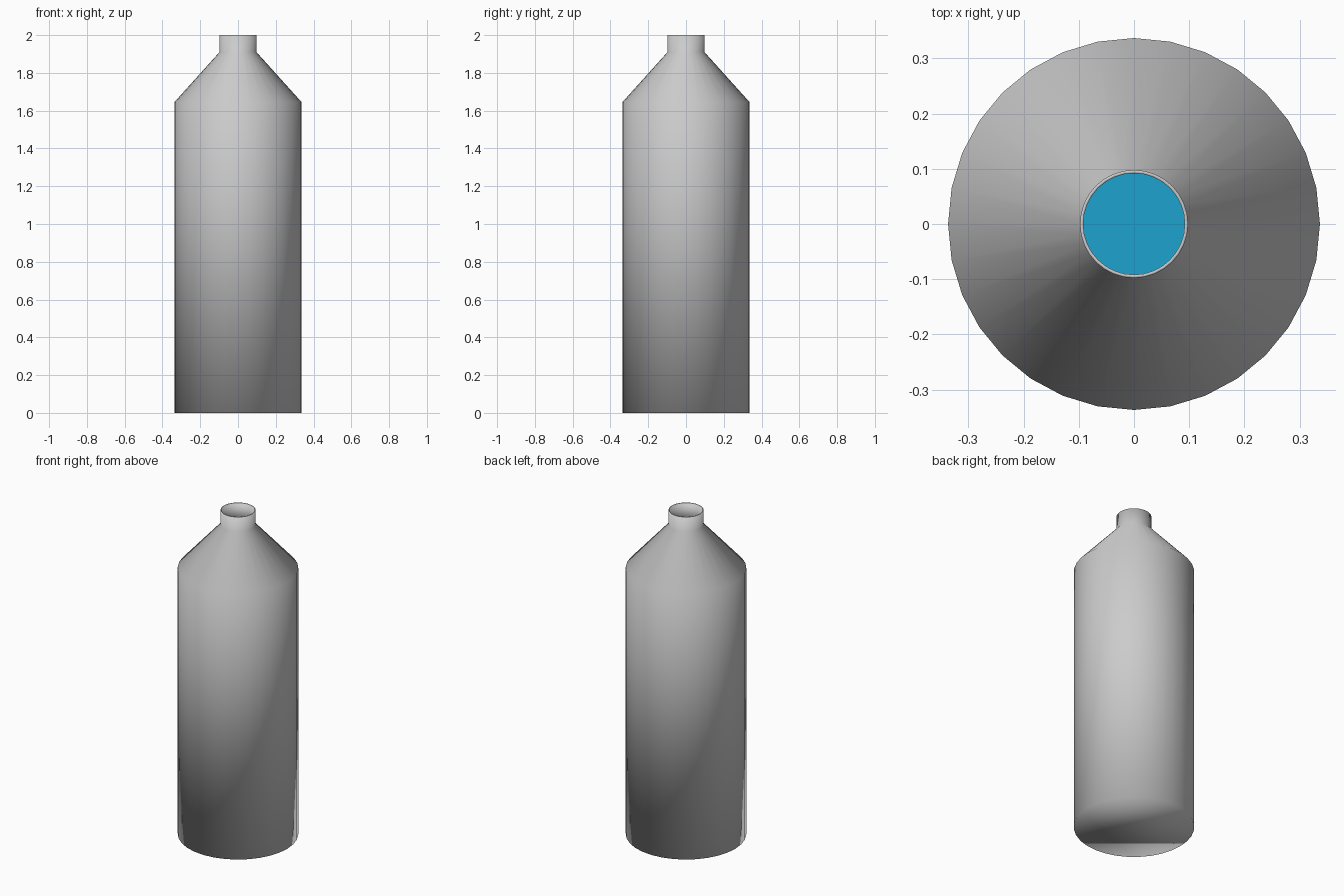
import bpy, bmesh
from math import sin, cos, tau

if "Cube" in bpy.data.objects:
    bpy.data.objects.remove(bpy.data.objects["Cube"])

SIDES = 32


def lathe(name, profile, cap_top=False):
    """Revolve (radius, z) points around z, with a flat base."""
    bm = bmesh.new()
    rings = [[bm.verts.new((r * cos(tau * i / SIDES), r * sin(tau * i / SIDES), z))
              for i in range(SIDES)] for r, z in profile]
    for low, high in zip(rings, rings[1:]):
        for i in range(SIDES):
            j = (i + 1) % SIDES
            bm.faces.new((low[i], low[j], high[j], high[i]))
    bm.faces.new(rings[0][::-1])
    if cap_top:
        bm.faces.new(rings[-1])
    mesh = bpy.data.meshes.new(name)
    bm.to_mesh(mesh)
    bm.free()
    obj = bpy.data.objects.new(name, mesh)
    bpy.context.collection.objects.link(obj)
    return obj


# Bottle shell: straight body, conical shoulder, open neck, soft shading throughout
bottle = lathe("bottle", [(0.337, 0), (0.337, 1.645), (0.098, 1.91), (0.098, 2.0)])
bottle.data.shade_smooth()
wall = bottle.modifiers.new("wall", 'SOLIDIFY')
wall.thickness = 0.006
wall.offset = -1
wall.use_even_offset = True

# Blue liquid filling the body, seen through the mouth
liquid = lathe("liquid", [(0.328, 0.01), (0.328, 1.55)], cap_top=True)
blue = bpy.data.materials.new("blue_liquid")
blue.diffuse_color = (0.012, 0.36, 0.62, 1)
blue.use_nodes = True
blue.node_tree.nodes["Principled BSDF"].inputs["Base Color"].default_value = blue.diffuse_color
liquid.data.materials.append(blue)
bpy.context.view_layer.objects.active = liquid
liquid.select_set(True)
bpy.ops.object.shade_smooth_by_angle()
